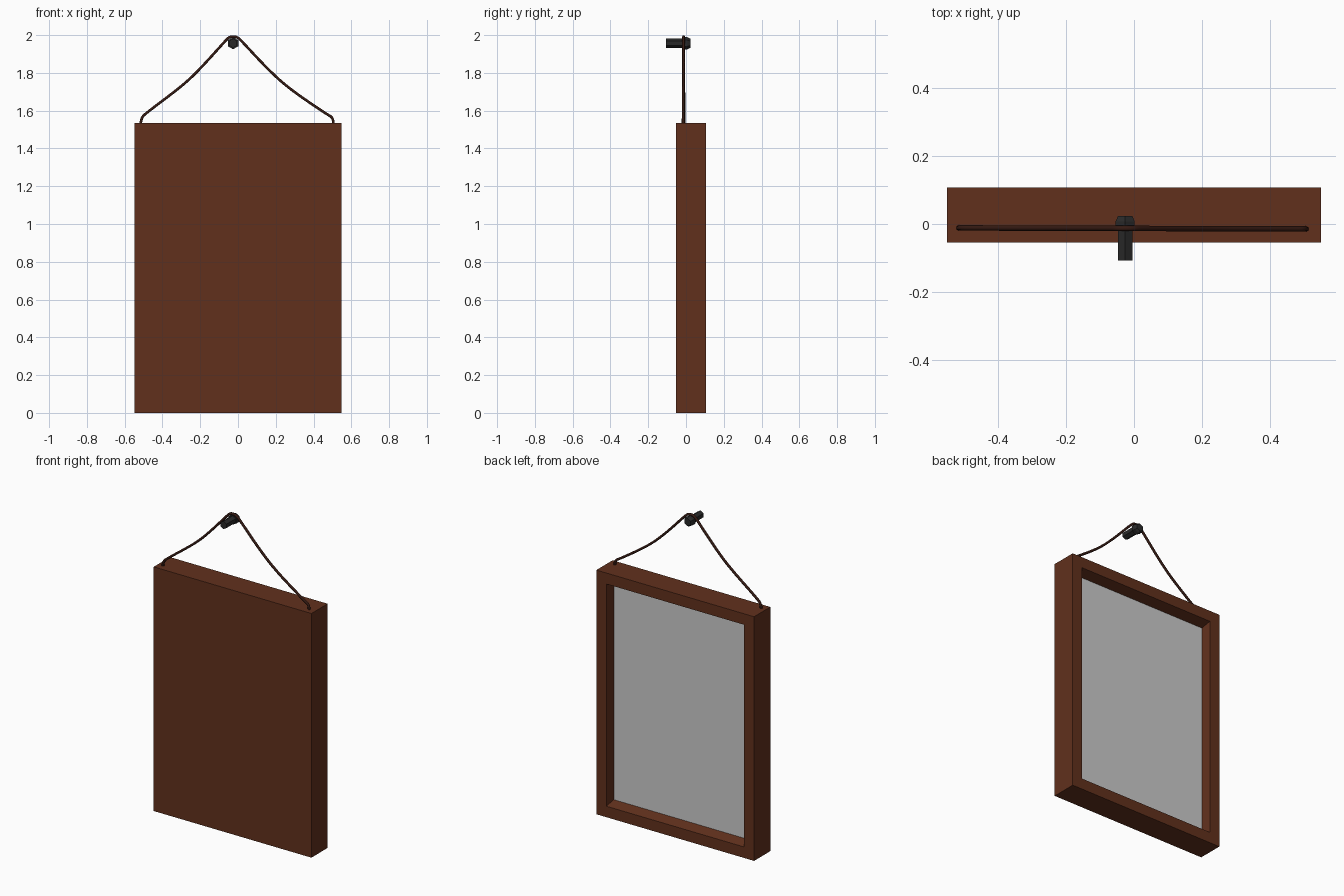
import bpy, bmesh, math
from mathutils import Matrix

if "Cube" in bpy.data.objects:
    bpy.data.objects.remove(bpy.data.objects["Cube"])


def material(name, rgb):
    m = bpy.data.materials.new(name)
    m.diffuse_color = (*rgb, 1)
    m.use_nodes = True
    m.node_tree.nodes["Principled BSDF"].inputs["Base Color"].default_value = m.diffuse_color
    return m


def add_object(name, bm, mat=None, recalc=True):
    mesh = bpy.data.meshes.new(name)
    if recalc:
        bmesh.ops.recalc_face_normals(bm, faces=bm.faces)
    bm.to_mesh(mesh)
    bm.free()
    ob = bpy.data.objects.new(name, mesh)
    bpy.context.collection.objects.link(ob)
    if mat:
        mesh.materials.append(mat)
    return ob


wood = material("wood", (0.120, 0.030, 0.012))
cord = material("cord", (0.035, 0.010, 0.006))
iron = material("iron", (0.022, 0.022, 0.022))

W, H = 1.097, 1.535
Y0, Y1 = -0.054, 0.107
DEPTH = 0.067


def set_border(face, bx, bz):
    """Move a back-facing quad's corners to the given distances from the frame's edge."""
    for v in face.verts:
        v.co.x = math.copysign(W / 2 - bx, v.co.x)
        v.co.z = H / 2 + math.copysign(H / 2 - bz, v.co.z - H / 2)


# Frame: a solid box with a slightly tapered recess in the +y face
bm = bmesh.new()
bmesh.ops.create_cube(bm, size=1, matrix=Matrix.Translation((0, (Y0 + Y1) / 2, H / 2))
                      @ Matrix.Diagonal((W, Y1 - Y0, H, 1)))
bm.normal_update()
face = max(bm.faces, key=lambda f: f.calc_center_median().y)
bmesh.ops.inset_region(bm, faces=[face], thickness=0.05, use_even_offset=True)
set_border(face, 0.07, 0.069)
floor = bmesh.ops.extrude_discrete_faces(bm, faces=[face])["faces"][0]
bmesh.ops.translate(bm, verts=floor.verts, vec=(0, -DEPTH, 0))
set_border(floor, 0.074, 0.086)
corners = [v.co.copy() for v in floor.verts]
bmesh.ops.delete(bm, geom=[floor], context='FACES_ONLY')
add_object("frame", bm, wood)

# Mirror panel closing the recess, facing +y
bm = bmesh.new()
panel = bm.faces.new([bm.verts.new(c) for c in corners])
panel.normal_update()
if panel.normal.y < 0:
    panel.normal_flip()
add_object("mirror_panel", bm, recalc=False)

# Hexagonal nail: (y, radius) rings from shaft tip to chamfered head
PX, PZ = -0.026, 1.957
bm = bmesh.new()
rings = []
for y, r in [(-0.107, 0.0245), (-0.016, 0.0245), (-0.016, 0.032), (0.008, 0.032), (0.023, 0.0245)]:
    rings.append([bm.verts.new((PX + r * math.sin(i * math.pi / 3), y,
                                PZ + r * math.cos(i * math.pi / 3))) for i in range(6)])
for a, b in zip(rings, rings[1:]):
    for i in range(6):
        j = (i + 1) % 6
        bm.faces.new((a[i], a[j], b[j], b[i]))
bm.faces.new(rings[0])
bm.faces.new(rings[-1])
add_object("nail", bm, iron)

# Hanging cord draped over the nail
path = [(-0.515, 1.515), (-0.517, 1.560), (-0.475, 1.596), (-0.29, 1.735), (-0.2, 1.822),
        (-0.07, 1.966), (-0.046, 1.992), (-0.006, 1.992), (0.02, 1.968), (0.14, 1.838),
        (0.26, 1.724), (0.465, 1.584), (0.509, 1.560), (0.505, 1.515)]
curve = bpy.data.curves.new("hanging_cord", 'CURVE')
curve.dimensions = '3D'
curve.bevel_depth = 0.008
curve.bevel_resolution = 1
curve.resolution_u = 5
curve.use_fill_caps = True
spline = curve.splines.new('NURBS')
spline.points.add(len(path) - 1)
for p, (x, z) in zip(spline.points, path):
    p.co = (x, -0.013 - 0.003 * x, z, 1)
spline.order_u = 3
spline.use_endpoint_u = True
curve.materials.append(cord)
bpy.context.collection.objects.link(bpy.data.objects.new("hanging_cord", curve))
